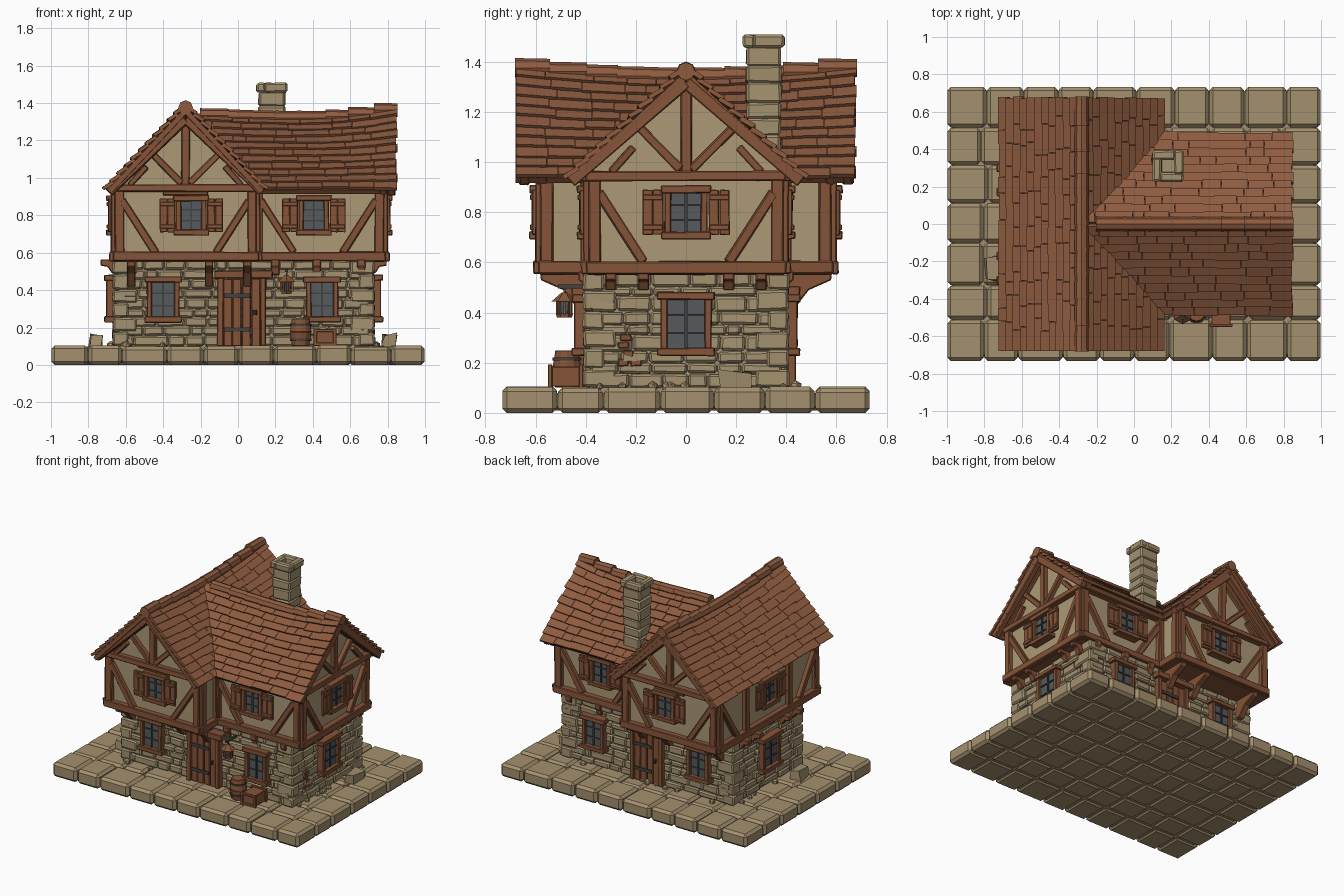
import bpy, bmesh, math, random
from mathutils import Matrix, Vector

random.seed(4)
rnd = random.uniform
if "Cube" in bpy.data.objects:
    bpy.data.objects.remove(bpy.data.objects["Cube"])


def material(name, rgb):
    lin = [((c / 255 + 0.055) / 1.055) ** 2.4 for c in rgb] + [1]
    m = bpy.data.materials.new(name)
    m.use_nodes = True
    m.diffuse_color = lin
    m.node_tree.nodes["Principled BSDF"].inputs["Base Color"].default_value = lin
    return m


ROOF = material("roof brown", (142, 91, 63))
TIMBER = material("timber brown", (134, 84, 56))
PLASTER = material("plaster beige", (172, 152, 118))
STONE = material("wall stone", (164, 146, 112))
PAVING = material("paving tan", (164, 144, 110))
GLASS = material("window grey", (86, 91, 93))
IRON = material("dark iron", (68, 66, 64))


def T(x, y, z=0):
    return Matrix.Translation((x, y, z))


def R(deg, axis="Z"):
    return Matrix.Rotation(math.radians(deg), 4, axis)


class Part:
    """Collects simple solids into one named object."""

    def __init__(self, name, mat, bevel=0.0):
        self.name, self.mat, self.bevel, self.bm = name, mat, bevel, bmesh.new()

    def box(self, M, center, size, rough=0.0):
        verts = bmesh.ops.create_cube(self.bm, size=1)["verts"]
        for v in verts:
            p = Vector([center[i] + v.co[i] * size[i] + rnd(-rough, rough) for i in range(3)])
            v.co = M @ p

    def beam(self, M, u0, z0, u1, z1, w, d=0.05, out=0.005):
        turn = Matrix.Rotation(-math.atan2(z1 - z0, u1 - u0), 4, "Y")
        length = math.hypot(u1 - u0, z1 - z0)
        self.box(M @ T((u0 + u1) / 2, -out, (z0 + z1) / 2) @ turn, (0, 0, 0), (length, d, w), 0.003)

    def cone(self, M, r1, r2, h, seg=10):
        bmesh.ops.create_cone(self.bm, cap_ends=True, segments=seg, radius1=r1, radius2=r2, depth=h, matrix=M)

    def prism(self, M, pts, w):
        ends = [[self.bm.verts.new(M @ Vector((s * w / 2, -o, z))) for o, z in pts] for s in (-1, 1)]
        for e in ends:
            self.bm.faces.new(e)
        n = len(pts)
        for i in range(n):
            j = (i + 1) % n
            self.bm.faces.new((ends[0][i], ends[0][j], ends[1][j], ends[1][i]))

    def finish(self):
        bmesh.ops.recalc_face_normals(self.bm, faces=self.bm.faces)
        mesh = bpy.data.meshes.new(self.name)
        self.bm.to_mesh(mesh)
        self.bm.free()
        mesh.materials.append(self.mat)
        ob = bpy.data.objects.new(self.name, mesh)
        bpy.context.scene.collection.objects.link(ob)
        if self.bevel:
            mod = ob.modifiers.new("worn_edges", "BEVEL")
            mod.width, mod.segments, mod.limit_method = self.bevel, 1, "ANGLE"


def splits(a, b, step, jitter=0.25):
    n = max(1, round((b - a) / step))
    inner = [a + (b - a) * (i + rnd(-jitter, jitter)) / n for i in range(1, n)]
    cuts = [a] + inner + [b]
    return list(zip(cuts, cuts[1:]))


I = Matrix.Identity(4)
paving = Part("paving_stones", PAVING, 0.018)
core = Part("ground_floor_core", STONE)
stones = Part("wall_stones", STONE, 0.009)
plaster = Part("plaster_walls", PLASTER)
timber = Part("timber_frame", TIMBER, 0.005)
frames = Part("window_frames", TIMBER, 0.004)
shutters = Part("shutters", TIMBER, 0.003)
glass = Part("window_panes", GLASS)
iron = Part("iron_fittings", IRON)
doors = Part("doors", TIMBER, 0.004)
shingles = Part("roof_shingles", ROOF)
deck = Part("roof_deck", TIMBER)
chimney = Part("chimney", STONE, 0.01)
yard = Part("barrel_and_crate", TIMBER, 0.003)
lantern = Part("lantern", TIMBER)
rubble = Part("loose_rocks", STONE)

# Paved base
paving.box(I, (0, 0, 0.045), (1.95, 1.42, 0.07))
for y0, y1 in splits(-0.735, 0.735, 0.21, 0.08):
    for x0, x1 in splits(-1, 1, 0.2, 0.12):
        h = rnd(0.097, 0.106)
        paving.box(I, ((x0 + x1) / 2, (y0 + y1) / 2, h / 2), (x1 - x0 - 0.004, y1 - y0 - 0.004, h))

# Stone ground floor: four faces of rubble courses, then corner stones
core.box(I, (0.03, 0, 0.32), (1.35, 0.77, 0.48))
MID = 0.03
ground = [(T(MID, -0.385), 0.675), (T(MID, 0.385) @ R(180), 0.675),
          (T(0.705, 0) @ R(90), 0.385), (T(-0.645, 0) @ R(-90), 0.385)]
for M, hw in ground:
    for z0, z1 in splits(0.1, 0.56, 0.052, 0.15):
        for a, b in splits(-hw, hw, 0.125, 0.35):
            stones.box(M, ((a + b) / 2, 0.02 - rnd(0, 0.017), (z0 + z1) / 2),
                       (b - a - 0.003, 0.06, z1 - z0 - 0.002), 0.003)
for sx, cx in ((-1, -0.645), (1, 0.705)):
    for sy in (-1, 1):
        for i, (z0, z1) in enumerate(splits(0.1, 0.56, 0.077, 0.1)):
            w, d = (0.13, 0.085) if i % 2 else (0.085, 0.13)
            stones.box(I, (cx + sx * (0.025 - w / 2), sy * (0.41 - d / 2), (z0 + z1) / 2),
                       (w, d, z1 - z0 - 0.003), 0.004)

# Plaster upper floor with two crossing gables
LX = -0.28
plaster.prism(T(LX, 0) @ R(90), [(-0.37, 0.56), (0.37, 0.56), (0.37, 0.93), (0, 1.3), (-0.37, 0.93)], 1.14)
plaster.prism(T(0.27, 0), [(-0.38, 0.56), (0.38, 0.56), (0.38, 0.96), (0, 1.29), (-0.38, 0.96)], 1.0)
timber.box(I, (LX, 0, 0.56), (0.77, 1.17, 0.02))
timber.box(I, (0.43, 0, 0.56), (0.71, 0.79, 0.02))


def framed_wall(M, hw, brace=True, gable=None):
    timber.beam(M, -hw - 0.02, 0.58, hw + 0.02, 0.58, 0.05, 0.06, 0.01)
    timber.beam(M, -hw - 0.02, 0.945, hw + 0.02, 0.945, 0.04, 0.06, 0.01)
    for s in (-1, 1):
        timber.beam(M, s * (hw - 0.015), 0.59, s * (hw - 0.015), 0.95, 0.05)
        if brace:
            timber.beam(M, s * (hw - 0.03), 0.88, s * (hw - 0.21), 0.6, 0.04)
    if gable:
        top, reach, over = gable
        timber.beam(M, 0, 0.96, 0, top, 0.045)
        for s in (-1, 1):
            timber.beam(M, s * 0.02, 0.97, s * 0.19, 1.14, 0.035)
            timber.beam(M, s * 0.30, 0.96, s * 0.21, 1.06, 0.03)
            for out in (0.005, over):
                timber.beam(M, 0, top, s * reach, 0.925, 0.05, 0.04, out)


def window(M, u, z, w=0.19, h=0.23, shuttered=False):
    glass.box(M, (u, -0.01, z), (w - 0.04, 0.03, h - 0.04))
    for s in (-1, 1):
        frames.box(M, (u + s * (w / 2 - 0.012), -0.015, z), (0.028, 0.06, h), 0.002)
        frames.box(M, (u, -0.02, z + s * (h / 2 - 0.008)), (w + 0.03, 0.07, 0.032), 0.002)
        iron.box(M, (u, -0.025, z + s * h * 0.15), (w - 0.04, 0.014, 0.008))
        if shuttered:
            c = u + s * (w / 2 + 0.047)
            for k in (-1, 1):
                shutters.box(M, (c + k * 0.021, -0.035, z), (0.041, 0.018, h - 0.02), 0.002)
                shutters.box(M, (c, -0.046, z + k * 0.06), (0.08, 0.012, 0.022))
    iron.box(M, (u, -0.025, z), (0.01, 0.016, h - 0.04))


def bracket(M, u, reach, drop):
    pts = [(-0.02, 0.565), (reach, 0.565), (reach, 0.53), (reach * 0.5, 0.56 - drop * 0.5),
           (reach * 0.2, 0.56 - drop), (-0.02, 0.56 - drop)]
    timber.prism(M @ T(u, 0), pts, 0.045)


# Upper walls, matching on front and back
for turn, side in ((0, -1), (180, 1)):
    M = T(LX, side * 0.57) @ R(turn)
    framed_wall(M, 0.37, True, (1.315, 0.41, 0.075))
    window(M, 0.03 * side * -1, 0.8, 0.16, 0.2, True)
    timber.beam(M, -0.12, 0.92, 0.12, 0.92, 0.03)
    N = T(0.43, side * 0.38) @ R(turn)
    framed_wall(N, 0.34)
    window(N, 0.025 * side, 0.8, 0.16, 0.2, True)
    framed_wall(T(0.09, side * 0.475) @ R(90), 0.095, False)
    G = T(0, side * 0.40) @ R(turn)
    for x in (-0.57, -0.155, 0.05):
        bracket(G, -x * side, 0.18, 0.14)
    for x in (0.2, 0.42, 0.66):
        bracket(G, -x * side, 0.03, 0.08)
    window(G, 0.4 * side, 0.35, 0.17, 0.23)
    window(G, -0.45 * side, 0.35, 0.17, 0.23)
    # Door with planks, posts, lintel and strap hinges
    D = T(0.02, side * 0.40) @ R(turn)
    for i in range(4):
        doors.box(D, (-0.075 + i * 0.05, -0.012, 0.28), (0.048, 0.03, 0.36), 0.002)
    for s in (-1, 1):
        doors.box(D, (s * 0.115, -0.012, 0.285), (0.03, 0.055, 0.37), 0.003)
        iron.box(D, (-0.025, -0.031, 0.28 + s * 0.09), (0.14, 0.01, 0.022))
    doors.box(D, (0.01, -0.02, 0.485), (0.31, 0.07, 0.04), 0.003)
    iron.cone(D @ T(0.07, -0.035, 0.28), 0.012, 0.012, 0.025)

# End walls
E = T(0.77, 0) @ R(90)
framed_wall(E, 0.38, True, (1.32, 0.46, 0.05))
window(E, 0, 0.8, 0.17, 0.2, True)
W = T(-0.65, 0) @ R(-90)
framed_wall(W, 0.57)
window(W, 0, 0.8, 0.16, 0.2, True)
for s in (-1, 1):
    timber.beam(W, s * 0.25, 0.59, s * 0.25, 0.95, 0.045)
for M in (T(0.72, 0) @ R(90), T(-0.66, 0) @ R(-90)):
    window(M, 0, 0.355, 0.2, 0.24)
    for u in (-0.3, -0.17, 0.17, 0.3):
        bracket(M, u, 0.075, 0.07)
for u, z in ((-0.25, 0.2), (-0.2, 0.2), (-0.23, 0.235), (-0.25, 0.27), (-0.24, 0.3)):
    doors.box(T(0.72, 0) @ R(90), (u, 0, z), (0.045, 0.02, 0.028), 0.002)


# Sagging shingled roofs: local y follows the ridge
def roof(M, start, end, hw, ridge, valley=None):
    eave = 0.93

    def slab(part, s, t0, t1, y0, y1, c0, c1, lift=0.0):
        normal = Vector((s * (ridge(0) - eave), 0, hw)).normalized()
        for v in bmesh.ops.create_cube(part.bm, size=1)["verts"]:
            a, b, c = v.co + Vector((0.5, 0.5, 0.5))
            t, y = t0 + (t1 - t0) * a, y0 + (y1 - y0) * b
            p = Vector((s * hw * t, y, ridge(y) + (eave - ridge(y)) * t))
            v.co = M @ (p + normal * (c0 + (c1 - c0) * c + lift * a))

    rows = 11
    for s in (-1, 1):
        for y0, y1 in splits(-0.1 if valley else start, end - 0.01, 0.15, 0):
            slab(deck, s, 0, 0.99, y0, y1, -0.025, 0.002)
        for i in range(rows):
            first = LX + 0.42 * i / rows - 0.02 if valley else start
            for y0, y1 in splits(first, end + rnd(-0.008, 0.004), 0.13, 0.3):
                slab(shingles, s, i / rows, (i + 1.1 + rnd(-0.1, 0.1)) / rows, y0 + 0.001, y1 - 0.001,
                     0, 0.016 + rnd(0, 0.004), 0.014)
    for y0, y1 in splits(-0.2 if valley else start, end, 0.13, 0.15):
        y = (y0 + y1) / 2
        shingles.cone(M @ T(0, y, ridge(y) + 0.01) @ R(90, "X"), 0.036, 0.039, y1 - y0 + 0.004, 8)


roof(T(LX, 0), -0.68, 0.68, 0.42, lambda y: 1.33 + 0.045 * (y / 0.68) ** 2)
roof(R(-90), -0.28, 0.85, 0.465,
     lambda x: 1.31 + (0.055 if x > 0.35 else 0.015) * ((x - 0.35) / 0.5) ** 2, True)

# Chimney with an open cap
C = T(0.18, 0.31)
for z0, z1 in splits(0.95, 1.46, 0.075, 0.15):
    w = rnd(0.132, 0.146)
    chimney.box(C, (0, 0, (z0 + z1) / 2), (w, w, z1 - z0 + 0.004), 0.004)
for k in range(4):
    chimney.box(C @ R(90 * k), (0.02, -0.058, 1.482), (0.125, 0.05, 0.052), 0.003)

# Lantern on an iron arm
L = T(0.26, -0.485)
iron.box(L, (0, 0.035, 0.505), (0.016, 0.12, 0.016))
iron.box(L, (0, 0, 0.49), (0.008, 0.008, 0.04))
lantern.cone(L @ T(0, 0, 0.462), 0.052, 0.012, 0.035, 6)
glass.cone(L @ T(0, 0, 0.42), 0.024, 0.033, 0.05, 6)
lantern.cone(L @ T(0, 0, 0.388), 0.03, 0.034, 0.016, 6)
for k in range(6):
    lantern.box(L @ R(60 * k), (0.031, 0, 0.42), (0.009, 0.009, 0.056))

# Barrel and crate by the front wall
B = T(0.335, -0.475)
yard.cone(B @ T(0, 0, 0.138), 0.046, 0.058, 0.075, 12)
yard.cone(B @ T(0, 0, 0.212), 0.058, 0.046, 0.075, 12)
for z in (0.135, 0.215):
    iron.cone(B @ T(0, 0, z), 0.058, 0.058, 0.012, 12)
K = T(0.465, -0.48)
yard.box(K, (0, 0, 0.145), (0.1, 0.12, 0.08))
for sx in (-1, 1):
    for s in (-1, 1):
        yard.box(K, (sx * 0.052, s * 0.062, 0.147), (0.018, 0.018, 0.094))
        yard.box(K, (0, s * 0.064, 0.147 + sx * 0.037), (0.115, 0.014, 0.018))

# Rocks around the foot of the walls
for i in range(26):
    side = random.choice((-1, 1))
    spot = (rnd(-0.7, 0.75), side * rnd(0.41, 0.44)) if i % 2 else (MID + side * 0.71, rnd(-0.4, 0.4))
    r = rnd(0.012, 0.026)
    bmesh.ops.create_icosphere(rubble.bm, subdivisions=1, radius=r, matrix=T(*spot, 0.105) @ R(rnd(0, 90)))
for x, y in ((-0.76, -0.24), (0.81, 0.2)):
    rubble.box(T(x, y), (0, 0, 0.13), (0.065, 0.13, 0.07), 0.012)

for part in (paving, core, stones, plaster, timber, frames, shutters, glass, iron, doors,
             shingles, deck, chimney, yard, lantern, rubble):
    part.finish()
